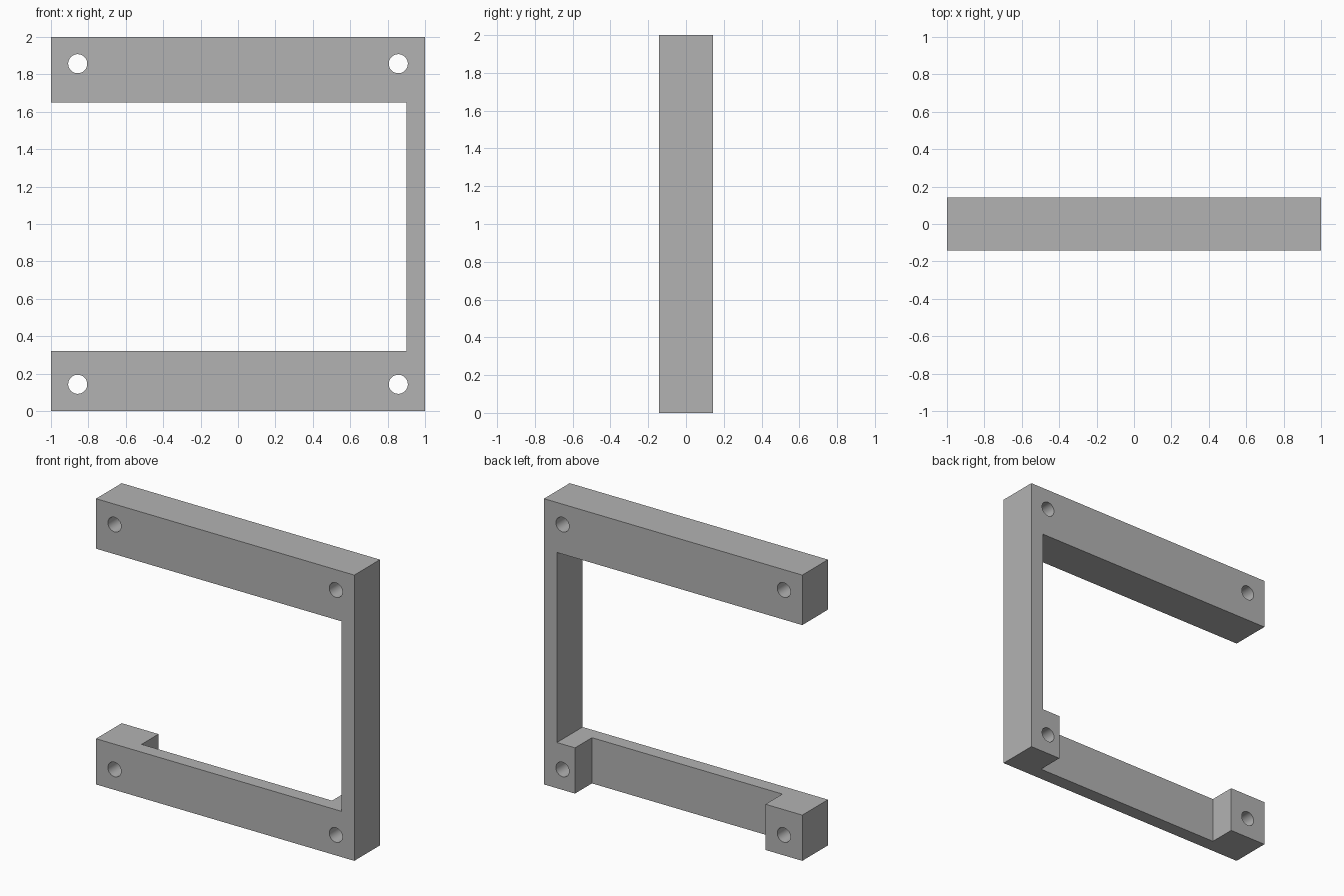
import bpy, bmesh, math
from mathutils import Matrix, Vector

cube = bpy.data.objects.get("Cube")
if cube:
    bpy.data.objects.remove(cube, do_unlink=True)

HALF = 0.142      # half depth of the frame
HOLE = 0.857      # hole distance from the centre

grey = bpy.data.materials.new("plain grey")
grey.use_nodes = True
colour = (0.45, 0.45, 0.45, 1)
grey.diffuse_color = colour
grey.node_tree.nodes["Principled BSDF"].inputs["Base Color"].default_value = colour


def make_object(name, bm):
    bmesh.ops.recalc_face_normals(bm, faces=bm.faces)
    mesh = bpy.data.meshes.new(name)
    bm.to_mesh(mesh)
    bm.free()
    mesh.materials.append(grey)
    obj = bpy.data.objects.new(name, mesh)
    bpy.context.collection.objects.link(obj)
    return obj


def cut(target, cutter):
    mod = target.modifiers.new(cutter.name, "BOOLEAN")
    mod.operation = "DIFFERENCE"
    mod.solver = "EXACT"
    mod.object = cutter
    cutter.hide_render = True
    bpy.context.view_layer.objects.active = target
    bpy.ops.object.modifier_apply(modifier=mod.name)
    bpy.data.objects.remove(cutter, do_unlink=True)


# C-shaped frame: profile in x and z, extruded through the depth
profile = [(-1, 0), (1, 0), (1, 2), (-1, 2),
           (-1, 1.65), (0.9, 1.65), (0.9, 0.32), (-1, 0.32)]
bm = bmesh.new()
face = bm.faces.new([bm.verts.new((x, -HALF, z)) for x, z in profile])
side = bmesh.ops.extrude_face_region(bm, geom=[face])["geom"]
bmesh.ops.translate(bm, vec=(0, 2 * HALF, 0),
                    verts=[v for v in side if isinstance(v, bmesh.types.BMVert)])
frame = make_object("bracket_frame", bm)

# Recess in the back of the lower bar
low, high = Vector((-0.715, -0.045, -0.1)), Vector((0.76, 0.3, 0.5))
bm = bmesh.new()
bmesh.ops.create_cube(bm, size=1, matrix=Matrix.Translation((low + high) / 2)
                      @ Matrix.Diagonal((*(high - low), 1)))
cut(frame, make_object("recess_cutter", bm))

# Screw hole in each corner
for x in (-HOLE, HOLE):
    for z in (1 - HOLE, 1 + HOLE):
        bm = bmesh.new()
        bmesh.ops.create_cone(bm, cap_ends=True, segments=40, radius1=0.051,
                              radius2=0.051, depth=1,
                              matrix=Matrix.Translation((x, 0, z))
                              @ Matrix.Rotation(math.pi / 2, 4, "X"))
        cut(frame, make_object("hole_cutter", bm))

# Smooth hole walls, crisp edges
bpy.ops.object.select_all(action="DESELECT")
frame.select_set(True)
bpy.context.view_layer.objects.active = frame
bpy.ops.object.shade_smooth_by_angle(angle=math.radians(30))
